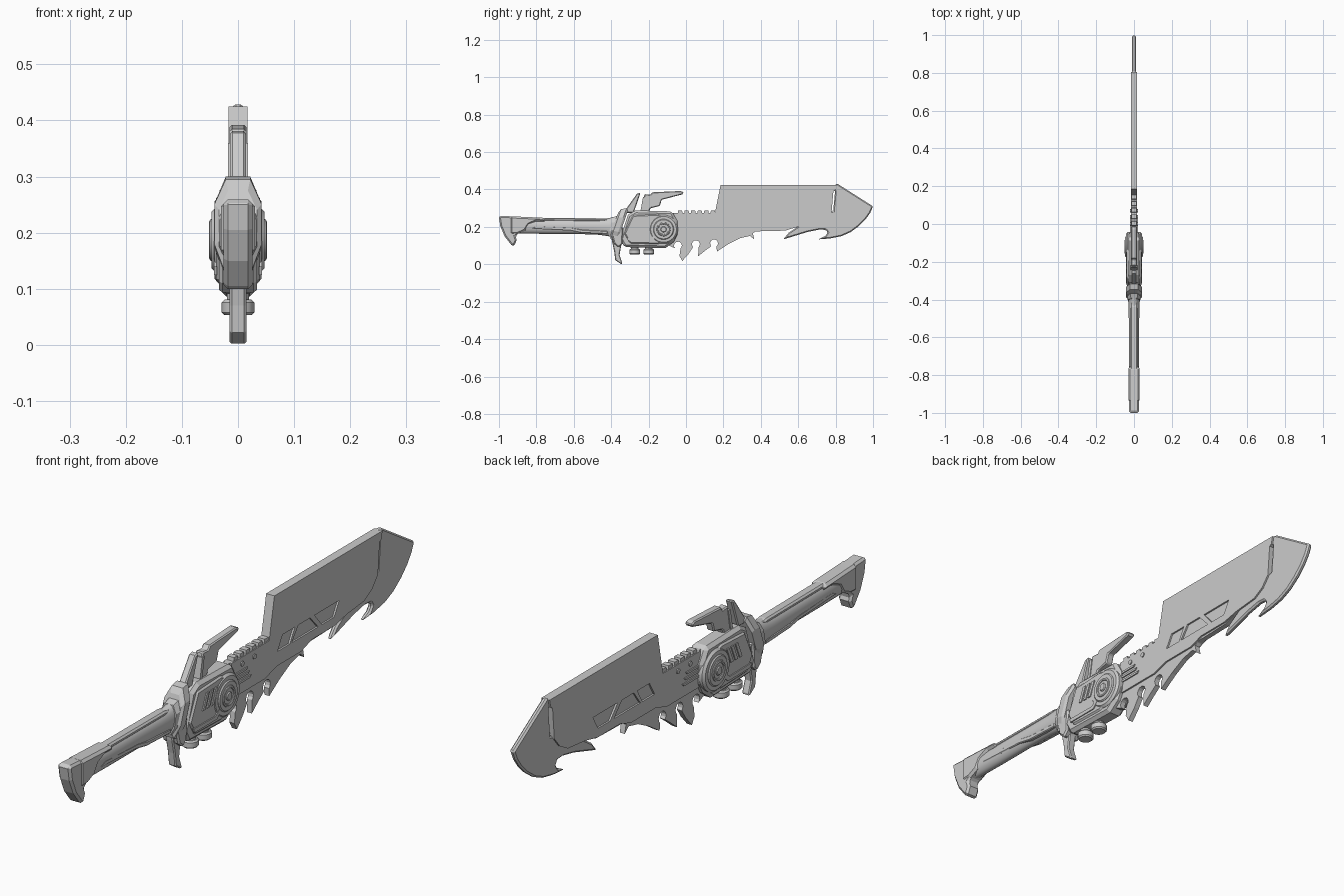
import bpy, bmesh, math
from mathutils import Matrix


def finish(name, bm, bevel=0.0, smooth=False):
    bmesh.ops.recalc_face_normals(bm, faces=bm.faces)
    me = bpy.data.meshes.new(name)
    bm.to_mesh(me)
    bm.free()
    ob = bpy.data.objects.new(name, me)
    bpy.context.collection.objects.link(ob)
    bpy.context.view_layer.objects.active = ob
    for o in bpy.context.selected_objects:
        o.select_set(False)
    ob.select_set(True)
    if bevel:
        m = ob.modifiers.new("Bevel", 'BEVEL')
        m.width, m.segments = bevel, 1
        m.limit_method, m.angle_limit = 'ANGLE', math.radians(50)
        bpy.ops.object.modifier_apply(modifier=m.name)
    if smooth:
        bpy.ops.object.shade_smooth_by_angle(angle=math.radians(32))
    return ob


def prism(name, pts, half, bevel=0.0, x=0.0):
    """Side profile of (y, z) points extruded across x."""
    bm = bmesh.new()
    a = [bm.verts.new((x - half, y, z)) for y, z in pts]
    b = [bm.verts.new((x + half, y, z)) for y, z in pts]
    bm.faces.new(a)
    bm.faces.new(b[::-1])
    for i in range(len(pts)):
        j = (i + 1) % len(pts)
        bm.faces.new((a[i], a[j], b[j], b[i]))
    return finish(name, bm, bevel)


def loft(name, rings, section, slant=0.0, smooth=False):
    """Rings of (y, z_low, z_high, half_width) joined along y."""
    bm = bmesh.new()
    loops = []
    for y, lo, hi, w in rings:
        c, h = (lo + hi) / 2, (hi - lo) / 2
        loops.append([bm.verts.new((u * w, y + slant * v * h, c + v * h)) for u, v in section])
    for p, q in zip(loops, loops[1:]):
        for i in range(len(p)):
            j = (i + 1) % len(p)
            bm.faces.new((p[i], p[j], q[j], q[i]))
    bm.faces.new(loops[0])
    bm.faces.new(loops[-1])
    return finish(name, bm, 0, smooth)


def cyl(name, loc, r, depth, axis='X', n=32, bevel=0.0, r2=None):
    bm = bmesh.new()
    rot = Matrix.Rotation(math.pi / 2, 4, 'Y') if axis == 'X' else Matrix()
    bmesh.ops.create_cone(bm, cap_ends=True, segments=n, radius1=r, radius2=r if r2 is None else r2,
                          depth=depth, matrix=Matrix.Translation(loc) @ rot)
    return finish(name, bm, bevel, True)


def arc(cy, cz, r, a0, a1, n=10):
    return [(cy + r * math.cos(math.radians(a0 + (a1 - a0) * i / n)),
             cz + r * math.sin(math.radians(a0 + (a1 - a0) * i / n))) for i in range(n + 1)]


ROUND = [(math.cos(math.tau * i / 24), math.sin(math.tau * i / 24)) for i in range(24)]
OCT = [(1, .45), (.52, 1), (-.52, 1), (-1, .45), (-1, -.45), (-.6, -1), (.6, -1), (1, -.45)]

# Thin inner blade with round-notched teeth along the bottom
spine = [(-0.08, 0.274), (0.61, 0.274), (0.61, 0.205), (0.53, 0.18), (0.37, 0.176), (0.358, 0.165),
         (0.365, 0.133), (0.343, 0.152), (0.29, 0.14), (0.225, 0.107), (0.165, 0.068)]
spine += arc(0.15, 0.112, 0.021, -50, 225)
spine += [(0.105, 0.075), (0.065, 0.043)]
spine += arc(0.053, 0.107, 0.021, -50, 225)
spine += [(0.015, 0.057), (-0.02, 0.018), (-0.035, 0.045)]
spine += arc(-0.043, 0.10, 0.021, -50, 225)
spine += [(-0.09, 0.1)]
prism("inner_blade", spine, 0.010)

# Curved tip with barbs and a chamfered cutting edge
tip = [(0.808, 0.432), (1.0, 0.31), (0.985, 0.275), (0.96, 0.24), (0.925, 0.205), (0.88, 0.172),
       (0.83, 0.15), (0.77, 0.138), (0.705, 0.133), (0.745, 0.152), (0.757, 0.17), (0.748, 0.184),
       (0.715, 0.186), (0.65, 0.173), (0.585, 0.153), (0.52, 0.133), (0.55, 0.17), (0.6, 0.203),
       (0.61, 0.25), (0.72, 0.27), (0.787, 0.285), (0.797, 0.39), (0.79, 0.40), (0.79, 0.42)]
prism("blade_tip", tip, 0.010, 0.006)

# Thick main blade plate with three recessed windows
plate = prism("blade_plate", [
    (-0.06, 0.274), (0.155, 0.274), (0.185, 0.425), (0.805, 0.425), (0.797, 0.395), (0.788, 0.39),
    (0.778, 0.275), (0.745, 0.235), (0.70, 0.21), (0.6, 0.2), (0.53, 0.185), (0.40, 0.185),
    (0.34, 0.165), (0.2, 0.165), (0.13, 0.145), (-0.06, 0.145)], 0.0165)
windows = [[(0.203, 0.217), (0.232, 0.267), (0.302, 0.267), (0.273, 0.217)],
           [(0.285, 0.217), (0.322, 0.267), (0.39, 0.267), (0.436, 0.217)],
           [(0.415, 0.267), (0.556, 0.267), (0.527, 0.217), (0.458, 0.217)]]
for w in windows:
    cut = prism("window_cutter", w, 0.05)
    m = plate.modifiers.new("Window", 'BOOLEAN')
    m.operation, m.object, m.solver = 'DIFFERENCE', cut, 'EXACT'
    bpy.context.view_layer.objects.active = plate
    bpy.ops.object.modifier_apply(modifier=m.name)
    bpy.data.objects.remove(cut)

# Serrated blocks along the spine, raised strips beside it
for i in range(6):
    y = -0.045 + i * 0.035
    prism(f"spine_block_{i}", [(y, 0.27), (y + 0.027, 0.27), (y + 0.024, 0.287), (y + 0.003, 0.287)], 0.0135)
for s in (-1, 1):
    for i in range(3):
        z = 0.185 + i * 0.018
        prism("blade_strip", [(-0.05, z), (0.04 - i * 0.01, z), (0.048 - i * 0.01, z + 0.008), (-0.05, z + 0.008)],
              0.003, 0, s * 0.018)
for y, z in ((0.0, 0.25), (0.07, 0.25)):
    cyl("blade_rivet", (0, y, z), 0.009, 0.04, n=16)

# Central housing with layered side panels
prism("housing", [(-0.353, 0.135), (-0.33, 0.092), (-0.11, 0.086), (-0.065, 0.12), (-0.045, 0.16),
                  (-0.045, 0.23), (-0.075, 0.283), (-0.27, 0.288), (-0.31, 0.265)], 0.033, 0.012)
prism("housing_panel", [(-0.33, 0.165), (-0.285, 0.262), (-0.15, 0.268), (-0.1, 0.25), (-0.1, 0.13),
                        (-0.15, 0.108), (-0.3, 0.112)], 0.039, 0.006)
for s in (-1, 1):
    for i in range(3):
        y = -0.262 + i * 0.025
        prism("vent_bar", [(y, 0.185), (y + 0.014, 0.185), (y + 0.038, 0.242), (y + 0.024, 0.242)],
              0.003, 0, s * 0.040)
    prism("lower_rib", [(-0.31, 0.125), (-0.18, 0.125), (-0.155, 0.15), (-0.17, 0.155), (-0.19, 0.138), (-0.315, 0.14)],
          0.003, 0, s * 0.040)

# Round pivot with stepped rings
PY, PZ = -0.12, 0.187
cyl("pivot_base", (0, PY, PZ), 0.077, 0.084, bevel=0.008)
cyl("pivot_step", (0, PY, PZ), 0.055, 0.094, bevel=0.004)
for s in (-1, 1):
    bpy.ops.mesh.primitive_torus_add(location=(s * 0.0455, PY, PZ), rotation=(0, math.pi / 2, 0),
                                     major_radius=0.032, minor_radius=0.006,
                                     major_segments=32, minor_segments=8)
    bpy.context.object.name = "pivot_ring"
    bpy.ops.object.shade_smooth_by_angle()
cyl("pivot_hub", (0, PY, PZ), 0.016, 0.103, n=16, bevel=0.003)

# Slanted collar between grip and housing, and the guard hook
loft("collar", [(-0.385, 0.15, 0.275, 0.034), (-0.375, 0.135, 0.295, 0.042), (-0.348, 0.125, 0.3, 0.042),
                (-0.338, 0.13, 0.285, 0.036)], OCT, 0.35)
loft("collar_rear", [(-0.405, 0.15, 0.25, 0.032), (-0.37, 0.14, 0.262, 0.037)], OCT, 0.2)
prism("guard_hook", [(-0.40, 0.17), (-0.395, 0.12), (-0.384, 0.07), (-0.378, 0.022), (-0.345, 0.0), (-0.34, 0.006),
                     (-0.355, 0.05), (-0.347, 0.1), (-0.325, 0.15)], 0.015, 0.004)
prism("guard_cheek", [(-0.40, 0.17), (-0.385, 0.11), (-0.36, 0.09), (-0.34, 0.11), (-0.335, 0.2)], 0.034, 0.006)

# Spikes on top of the housing
prism("rear_spike", [(-0.335, 0.275), (-0.262, 0.378), (-0.243, 0.382), (-0.28, 0.275)], 0.014, 0.004)
prism("front_spike", [(-0.24, 0.275), (-0.222, 0.375), (-0.19, 0.372), (-0.18, 0.385), (-0.03, 0.392),
                      (-0.012, 0.385), (-0.02, 0.374), (-0.13, 0.345), (-0.14, 0.312), (-0.19, 0.30),
                      (-0.2, 0.275)], 0.015, 0.004)
prism("spike_slat", [(-0.245, 0.275), (-0.23, 0.36), (-0.217, 0.36), (-0.232, 0.275)], 0.018)

# Two capped knobs below the housing
for y in (-0.274, -0.199):
    cyl("knob_neck", (0, y, 0.09), 0.02, 0.03, 'Z', 16)
    cyl("knob_cap", (0, y, 0.067), 0.029, 0.028, 'Z', 16, 0.005)

# Grip, side inlays, end shell and pommel
loft("grip", [(-0.94, 0.165, 0.25, 0.026), (-0.75, 0.163, 0.243, 0.027), (-0.6, 0.163, 0.242, 0.027),
              (-0.47, 0.158, 0.242, 0.028), (-0.41, 0.15, 0.247, 0.029), (-0.38, 0.145, 0.255, 0.03)], ROUND, 0, True)
prism("grip_inlay", [(-0.83, 0.19), (-0.62, 0.18), (-0.56, 0.168), (-0.42, 0.162), (-0.42, 0.178),
                     (-0.55, 0.184), (-0.61, 0.196), (-0.8, 0.206)], 0.027, 0.003)
prism("grip_top_rail", [(-0.78, 0.23), (-0.44, 0.228), (-0.41, 0.24), (-0.44, 0.246), (-0.78, 0.248)], 0.019, 0.006)
prism("end_shell", [(-0.94, 0.257), (-0.90, 0.255), (-0.76, 0.249), (-0.75, 0.228), (-0.80, 0.23), (-0.84, 0.212),
                    (-0.86, 0.18), (-0.90, 0.162), (-0.94, 0.16)], 0.030, 0.009)
prism("pommel", [(-1.0, 0.25), (-0.995, 0.26), (-0.91, 0.255), (-0.89, 0.17), (-0.912, 0.15), (-0.905, 0.13),
                 (-0.92, 0.095), (-0.935, 0.105), (-0.97, 0.15), (-0.993, 0.205)], 0.026, 0.008)
